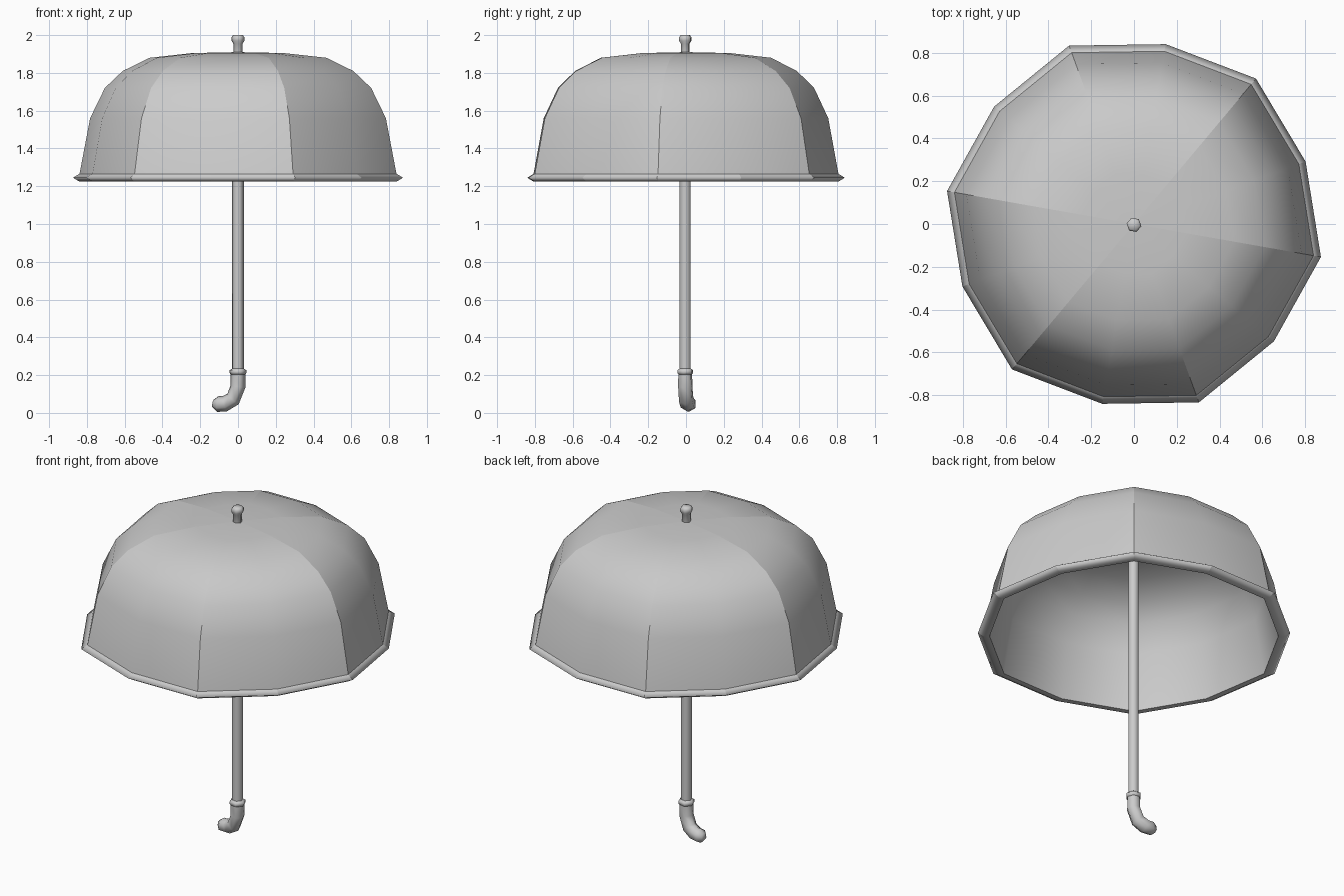
import bpy, bmesh
from math import radians, cos, sin, pi
from mathutils import Vector

cube = bpy.data.objects.get("Cube")
if cube:
    bpy.data.objects.remove(cube, do_unlink=True)

grey = bpy.data.materials.new("plain grey")
grey.use_nodes = True
colour = (0.6, 0.6, 0.6, 1)
grey.diffuse_color = colour
grey.node_tree.nodes["Principled BSDF"].inputs["Base Color"].default_value = colour

TURN = radians(-10)      # the whole model is turned a little about z
AXIS = Vector((0, -0.004, 0))   # the shaft sits slightly forward


def loft(name, rings, caps=False, sharp_step=0, flip=False, crease=66):
    """Skin equal rings of points; every sharp_step-th column stays a crease."""
    bm = bmesh.new()
    grid = [[bm.verts.new(p) for p in ring] for ring in rings]
    n = len(grid[0])
    for a, b in zip(grid, grid[1:]):
        for j in range(n):
            k = (j + 1) % n
            bm.faces.new((a[j], a[k], b[k], b[j]))
        if sharp_step:
            for j in range(0, n, sharp_step):
                bm.edges.get((a[j], b[j])).smooth = False
    if caps:
        bm.faces.new(grid[0])
        bm.faces.new(grid[-1])
    bmesh.ops.remove_doubles(bm, verts=bm.verts, dist=0.0005)
    bmesh.ops.recalc_face_normals(bm, faces=bm.faces)
    if flip:
        bmesh.ops.reverse_faces(bm, faces=bm.faces)
    for f in bm.faces:
        f.smooth = True
    for e in bm.edges:
        if len(e.link_faces) == 2 and e.calc_face_angle() > radians(crease):
            e.smooth = False
    mesh = bpy.data.meshes.new(name)
    bm.to_mesh(mesh)
    bm.free()
    mesh.materials.append(grey)
    obj = bpy.data.objects.new(name, mesh)
    bpy.context.collection.objects.link(obj)


def panel_ring(r, z):
    """Twelve corners: six ribs with slightly drawn-in points between."""
    ring = []
    for j in range(12):
        rr = r * (0.962 if j % 2 else 1)
        a = TURN + j * pi / 6
        ring.append(Vector((rr * cos(a), rr * sin(a), z)))
    return ring


def hex_ring(r, z):
    return [AXIS + Vector((r * cos(TURN + j * pi / 3), r * sin(TURN + j * pi / 3), z))
            for j in range(6)]


# Canopy with a crease at each rib
dome = [(0.855, 1.25), (0.853, 1.26), (0.795, 1.56), (0.716, 1.72),
        (0.62, 1.81), (0.475, 1.88), (0.245, 1.905), (0, 1.91)]
loft("canopy", [panel_ring(r, z) for r, z in dome], sharp_step=2)

# Smooth inside of the thick canopy
lining = [(0.82, 1.226), (0.764, 1.548), (0.692, 1.697), (0.602, 1.782),
          (0.466, 1.848), (0.242, 1.872), (0, 1.877)]
loft("canopy_lining", [panel_ring(r, z) for r, z in lining], flip=True)

# Pointed rim that wraps from the outer skin under to the lining
rim = [(0.852, 1.266), (0.887, 1.245), (0.853, 1.225), (0.82, 1.226)]
loft("rim", [panel_ring(r, z) for r, z in rim], sharp_step=1, crease=120)

# Shaft, tip and collar
turned = {
    "shaft": [(0.031, 0.2), (0.031, 1.88)],
    "tip": [(0.025, 1.875), (0.025, 1.955), (0.035, 1.97), (0.035, 1.988), (0.026, 2.0)],
    "collar": [(0.038, 0.203), (0.045, 0.211), (0.045, 0.226), (0.03, 0.236)],
}
for name, profile in turned.items():
    loft(name, [hex_ring(r, z) for r, z in profile], caps=True)

# Hooked handle: distance along hook, height, radius, downward tilt of the path
hook = Vector((-cos(TURN), -sin(TURN), 0))
side = Vector((sin(TURN), -cos(TURN), 0))
up = Vector((0, 0, 1))
path = [(0, 0.215, 0.039, 90), (0, 0.14, 0.04, 82), (0.027, 0.073, 0.041, 48),
        (0.07, 0.049, 0.042, 15), (0.108, 0.047, 0.042, -5), (0.135, 0.05, 0.02, -10)]
rings = []
for s, z, r, tilt in path:
    t = radians(tilt)
    across = hook * sin(t) + up * cos(t)
    centre = AXIS + hook * s + up * z
    rings.append([centre + (across * cos(j * pi / 3) + side * sin(j * pi / 3)) * r
                  for j in range(6)])
loft("handle", rings, caps=True)
